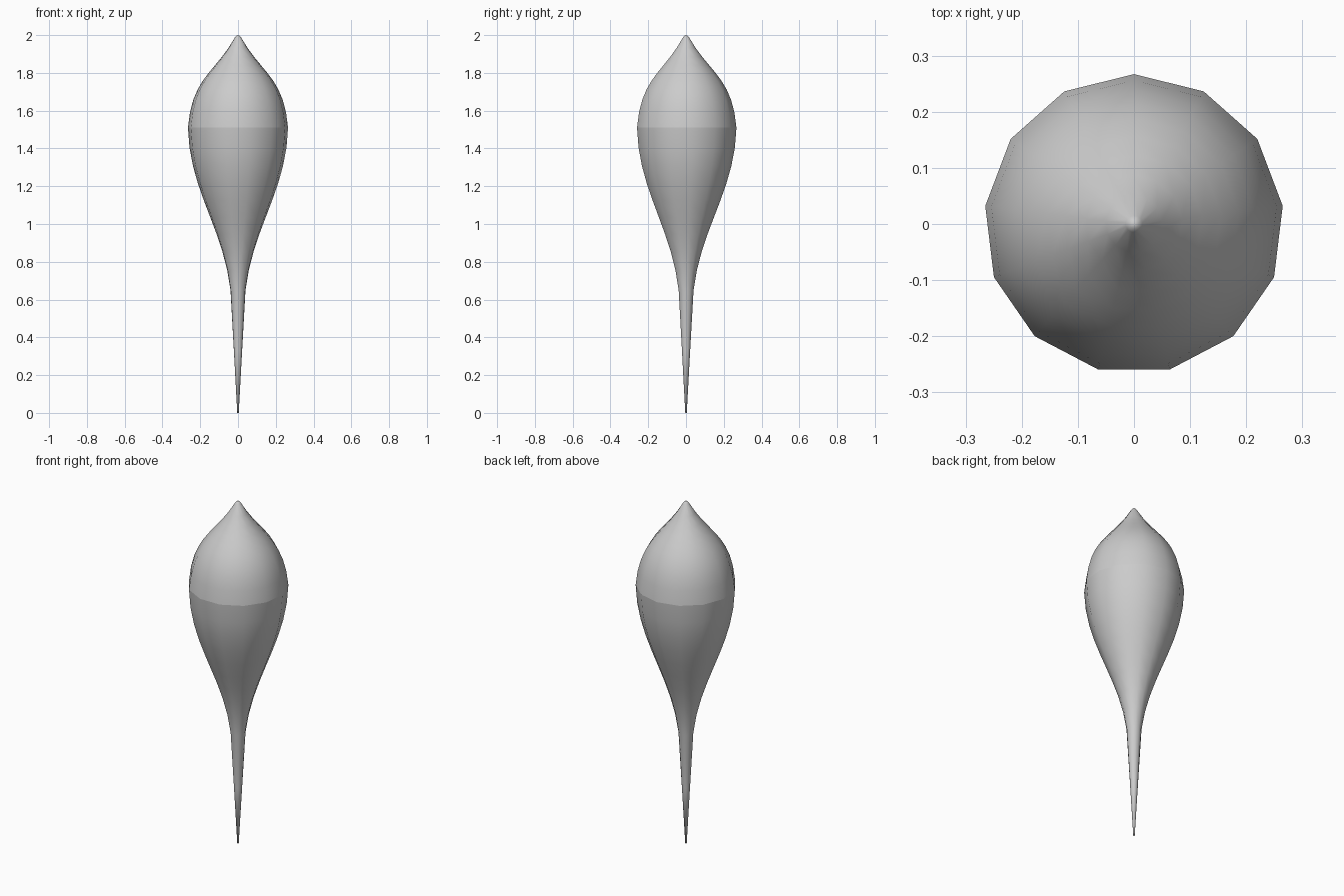
import bpy, bmesh, math
from mathutils import Vector
from mathutils.geometry import interpolate_bezier

if "Cube" in bpy.data.objects:
    bpy.data.objects.remove(bpy.data.objects["Cube"])

SIDES = 13


def bez(*pts, n=10):
    return [(p.x, p.y) for p in interpolate_bezier(*[Vector(p) for p in pts], n)]


# profile as (radius, height): thin stem, swelling lower body, pointed top
stem = [(0.004, 0.0), (0.022, 0.33)]
lower = bez((0.04, 0.65), (0.078, 0.98), (0.26, 1.18), (0.267, 1.51))
upper = bez((0.267, 1.51), (0.245, 1.78), (0.12, 1.80), (0.015, 1.99))[1:]
tip = [(0.008, 1.998)]
profile = stem + lower + upper + tip
belly = len(stem) + len(lower) - 1

# body of revolution with 13 sides, one corner towards +y
bm = bmesh.new()
rings = []
for r, z in profile:
    rings.append([bm.verts.new((r * math.sin(2 * math.pi * i / SIDES),
                                r * math.cos(2 * math.pi * i / SIDES), z))
                  for i in range(SIDES)])
for a, b in zip(rings, rings[1:]):
    for i in range(SIDES):
        j = (i + 1) % SIDES
        bm.faces.new((a[i], a[j], b[j], b[i]))

# closed ends
bm.faces.new(rings[0])
top = bm.verts.new((0, 0, 2.0))
for i in range(SIDES):
    bm.faces.new((rings[-1][i], rings[-1][(i + 1) % SIDES], top))
bmesh.ops.recalc_face_normals(bm, faces=bm.faces)

# smooth surface with a crisp line round the belly
for f in bm.faces:
    f.smooth = True
for i in range(SIDES):
    bm.edges.get((rings[belly][i], rings[belly][(i + 1) % SIDES])).smooth = False

mesh = bpy.data.meshes.new("teardrop_body")
bm.to_mesh(mesh)
bm.free()
bpy.context.collection.objects.link(bpy.data.objects.new("teardrop_body", mesh))
